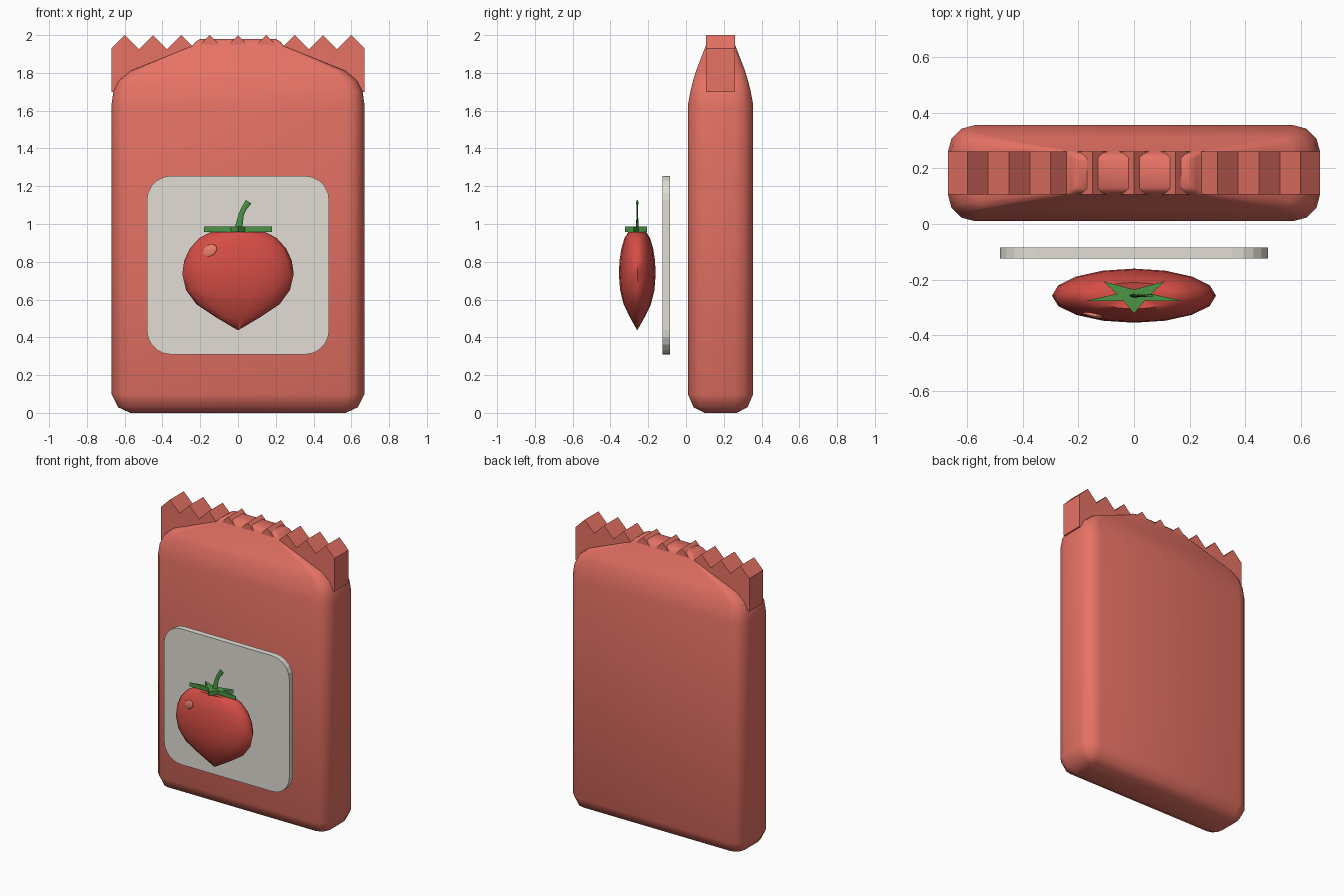
import bpy, math
from mathutils import Vector

if "Cube" in bpy.data.objects:
    bpy.data.objects.remove(bpy.data.objects["Cube"])


def material(name, rgb):
    m = bpy.data.materials.new(name)
    m.diffuse_color = (*rgb, 1)
    m.use_nodes = True
    m.node_tree.nodes["Principled BSDF"].inputs["Base Color"].default_value = m.diffuse_color
    return m


BAG = material("bag_red", (0.80, 0.17, 0.13))
CREAM = material("cream", (0.76, 0.73, 0.66))
RED = material("tomato_red", (0.66, 0.075, 0.06))
GREEN = material("leaf_green", (0.07, 0.30, 0.06))
SHINE = material("shine", (0.85, 0.22, 0.16))


def build(name, verts, faces, mat, smooth=None):
    me = bpy.data.meshes.new(name)
    me.from_pydata(verts, [], faces)
    ob = bpy.data.objects.new(name, me)
    bpy.context.collection.objects.link(ob)
    me.materials.append(mat)
    bpy.context.view_layer.objects.active = ob
    ob.select_set(True)
    bpy.ops.object.mode_set(mode='EDIT')
    bpy.ops.mesh.select_all(action='SELECT')
    bpy.ops.mesh.normals_make_consistent(inside=False)
    bpy.ops.object.mode_set(mode='OBJECT')
    if smooth:
        bpy.ops.object.shade_smooth_by_angle(angle=math.radians(smooth))
    ob.select_set(False)
    return ob


def loft(name, rings, mat, smooth=None):
    n = len(rings[0])
    faces = [tuple(range(n)), tuple((len(rings) - 1) * n + i for i in range(n))]
    for r in range(len(rings) - 1):
        for i in range(n):
            j = (i + 1) % n
            faces.append((r*n + i, r*n + j, (r+1)*n + j, (r+1)*n + i))
    return build(name, [p for ring in rings for p in ring], faces, mat, smooth)


def prism(name, pts, y0, y1, mat):
    return loft(name, [[(x, y, z) for x, z in pts] for y in (y0, y1)], mat)


def rounded(hx, hy, rx, ry, seg):
    pts = []
    for q, (sx, sy) in enumerate(((1, 1), (-1, 1), (-1, -1), (1, -1))):
        for k in range(seg + 1):
            a = math.pi / 2 * (q + k / seg)
            pts.append((sx * (hx - rx) + rx * math.cos(a),
                        sy * (hy - ry) + ry * math.sin(a)))
    return pts


# bag body: rounded slab with sloping shoulders: (z, half width, half depth)
sections = [(0, .57, .085), (.03, .635, .143), (.10, .67, .173), (1.63, .67, .173),
            (1.70, .66, .160), (1.76, .63, .145), (1.81, .57, .130),
            (1.945, .24, .078), (1.965, .225, .07), (1.98, .20, .055)]
rings = []
for z, hx, hy in sections:
    r = max(hy - .075, .012)
    rings.append([(x, y + .183, z) for x, y in rounded(hx, hy, max(r, .02), r, 3)])
loft("bag_body", rings, BAG, 50)

# zigzag sealed top
teeth = [(-.67, 1.70), (.67, 1.70), (.67, 1.93)]
for i in range(4, -5, -1):
    teeth.append((i * .15, 2.0))
    if i > -4:
        teeth.append((i * .15 - .075, 1.925))
teeth.append((-.67, 1.93))
prism("zigzag_seal", teeth, .107, .260, BAG)

# label plate
prism("label", [(x, z + .782) for x, z in rounded(.483, .473, .13, .13, 5)],
      -.125, -.085, CREAM)

# tomato: flattened lathe
profile = [(.002, .438), (.115, .505), (.22, .575), (.275, .65), (.295, .735),
           (.285, .805), (.255, .87), (.205, .925), (.145, .957), (.002, .945)]
CY = -.258
N = 16
loft("tomato", [[(r * math.cos(2*math.pi*i/N), CY + .33 * r * math.sin(2*math.pi*i/N), z)
                 for i in range(N)] for r, z in profile], RED, 60)

# leaf star
star = []
for i in range(10):
    a = -math.pi / 2 + i * math.pi / 5
    r = .065 if i % 2 else .188
    star.append((r * math.cos(a), CY + .34 * r * math.sin(a)))
loft("leaf_star", [[(x, y, z) for x, y in star] for z in (.958, .986)], GREEN)

# curved stem
path = [(0, .96, .024), (.007, 1.0, .018), (.017, 1.05, .014), (.030, 1.08, .014), (.056, 1.118, .017)]
rings = []
for k, (x, z, r) in enumerate(path):
    a, b = path[max(k - 1, 0)], path[min(k + 1, len(path) - 1)]
    t = Vector((b[0] - a[0], b[1] - a[1])).normalized()
    rings.append([(x + t.y * r * math.cos(i * math.pi / 4),
                   CY + .33 * r * math.sin(i * math.pi / 4),
                   z - t.x * r * math.cos(i * math.pi / 4)) for i in range(8)])
loft("stem", rings, GREEN, 50)

# highlight spot on the tomato
bpy.ops.mesh.primitive_uv_sphere_add(segments=12, ring_count=8, radius=1,
                                     location=(-.15, -.327, .858),
                                     rotation=(0, math.radians(-35), math.radians(-14)))
spot = bpy.context.object
spot.name = "highlight"
spot.scale = (.043, .010, .030)
spot.data.materials.append(SHINE)
bpy.ops.object.shade_smooth_by_angle(angle=math.radians(50))
